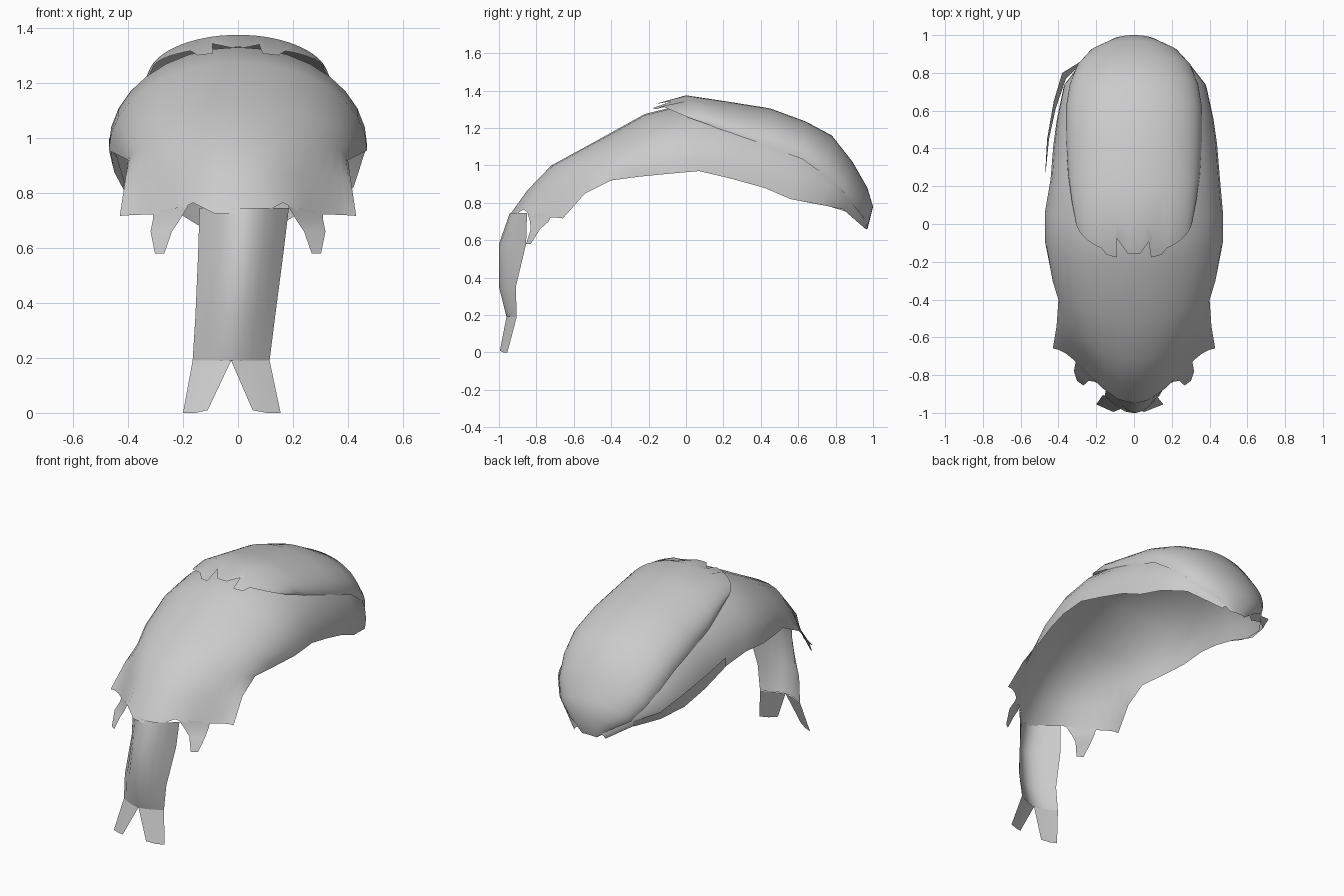
import bpy, bmesh, math

cube = bpy.data.objects.get("Cube")
if cube:
    bpy.data.objects.remove(cube, do_unlink=True)

grey = bpy.data.materials.new("plain_grey")
grey.use_nodes = True
colour = (0.6, 0.6, 0.6, 1)
grey.diffuse_color = colour
grey.node_tree.nodes["Principled BSDF"].inputs["Base Color"].default_value = colour


def make_sheet(name, rows):
    """Skin a list of equally long point rows into one smooth open sheet."""
    bm = bmesh.new()
    grid = [[bm.verts.new(p) for p in row] for row in rows]
    for a, b in zip(grid, grid[1:]):
        for i in range(len(a) - 1):
            bm.faces.new((a[i], a[i + 1], b[i + 1], b[i]))
    mesh = bpy.data.meshes.new(name)
    bm.to_mesh(mesh)
    bm.free()
    mesh.materials.append(grey)
    mesh.polygons.foreach_set("use_smooth", [True] * len(mesh.polygons))
    ob = bpy.data.objects.new(name, mesh)
    bpy.context.collection.objects.link(ob)


def arch(half, crown_y, crown_z, rim_y, rim_z, power=1, cols=16):
    """Points over an arch from the right rim, over the crown, to the left rim."""
    pts = []
    for i in range(cols + 1):
        t = math.pi * (i / cols - 0.5)
        c = max(math.cos(t), 0)
        pts.append([half * math.sin(t),
                    rim_y + (crown_y - rim_y) * c ** power,
                    rim_z + (crown_z - rim_z) * c])
    return pts


# Lower shell: half width, crown y z, rim y z, front roundness
lower = [arch(*r) for r in (
    (.43, -.95, .725, -.66, .715, 4),
    (.41, -.85, .865, -.54, .85, 2.5),
    (.40, -.72, 1.0, -.40, .92, 1.5),
    (.44, -.50, 1.12, -.25, .94),
    (.47, -.22, 1.275, -.10, .955),
    (.47, .00, 1.33, .07, .97),
    (.455, .25, 1.31, .24, .93),
    (.44, .45, 1.275, .42, .88),
    (.42, .65, 1.20, .56, .82),
    (.385, .83, 1.06, .72, .79),
    (.29, .94, .88, .84, .765),
    (.11, .97, .70, .96, .66))]
# Pinch the front edge up beside the tail, and draw in the right back rim
for k in (-2, 2):
    lower[0][8 + k][2] += 0.04
for row in lower[6:]:
    for p in row:
        if p[0] < 0:
            p[0] *= 0.97
make_sheet("lower_shell", lower)

# Upper shell, with two narrow slits in its front edge
upper = [arch(*r, 1, 32) for r in (
    (.31, -.16, 1.33, .03, 1.25),
    (.33, .00, 1.375, .13, 1.215),
    (.35, .20, 1.345, .27, 1.155),
    (.36, .45, 1.305, .45, 1.095),
    (.36, .64, 1.235, .62, 1.035),
    (.34, .78, 1.16, .74, .95),
    (.30, .89, 1.02, .84, .86),
    (.24, .97, .88, .90, .78),
    (.14, 1.0, .78, .95, .72),
    (.05, .97, .66, .965, .655))]
for side in (-1, 1):
    slit = upper[0][16 + 2 * side]
    slit[0] += side * 0.035
    slit[1] += 0.085
    slit[2] += 0.015
    for k in (3, 4, 5):
        tip = upper[0][16 + k * side]
        tip[1] -= 0.025
        tip[2] -= 0.02
make_sheet("upper_shell", upper)


# Front tail: bowed strip, z, left and right x, middle and edge y
def bowed(z, x0, x1, mid_y, edge_y, cols=8):
    return [(x0 + (x1 - x0) * i / cols,
             edge_y + (mid_y - edge_y) * math.sin(math.pi * i / cols), z)
            for i in range(cols + 1)]


make_sheet("front_tail", [bowed(*r) for r in (
    (.745, -.14, .185, -.942, -.85),
    (.58, -.145, .165, -1.0, -.855),
    (.35, -.155, .135, -1.0, -.91),
    (.19, -.165, .115, -.96, -.905))])

# Two splayed prongs at the end of the tail
for name, outer, inner, tip_out, tip_in in (
        ("right_prong", -.165, -.025, -.20, -.11),
        ("left_prong", .115, -.025, .155, .053)):
    make_sheet(name, [
        [(outer, -.905, .19), ((outer + inner) / 2, -.94, .19), (inner, -.96, .19)],
        [(tip_out, -.955, 0), ((tip_out + tip_in) / 2, -.975, 0), (tip_in, -.995, .01)]])

# Small pointed tooth either side of the tail
for name, s in (("left_tooth", 1), ("right_tooth", -1)):
    make_sheet(name, [
        [(s * .18, -.85, .755), (s * .31, -.72, .73)],
        [(s * .21, -.835, .705), (s * .31, -.735, .70)],
        [(s * .24, -.83, .66), (s * .318, -.78, .66)],
        [(s * .268, -.855, .58), (s * .302, -.83, .58)]])

# Loose flap hanging outside the rim on one side
make_sheet("right_rim_flap", [
    [(-.47, .27, 1.01), (-.468, .27, .95)],
    [(-.46, .45, .965), (-.45, .45, .875)],
    [(-.425, .65, .90), (-.415, .61, .81)],
    [(-.38, .80, .84), (-.36, .77, .78)],
    [(-.25, .88, .78), (-.25, .88, .745)]])
